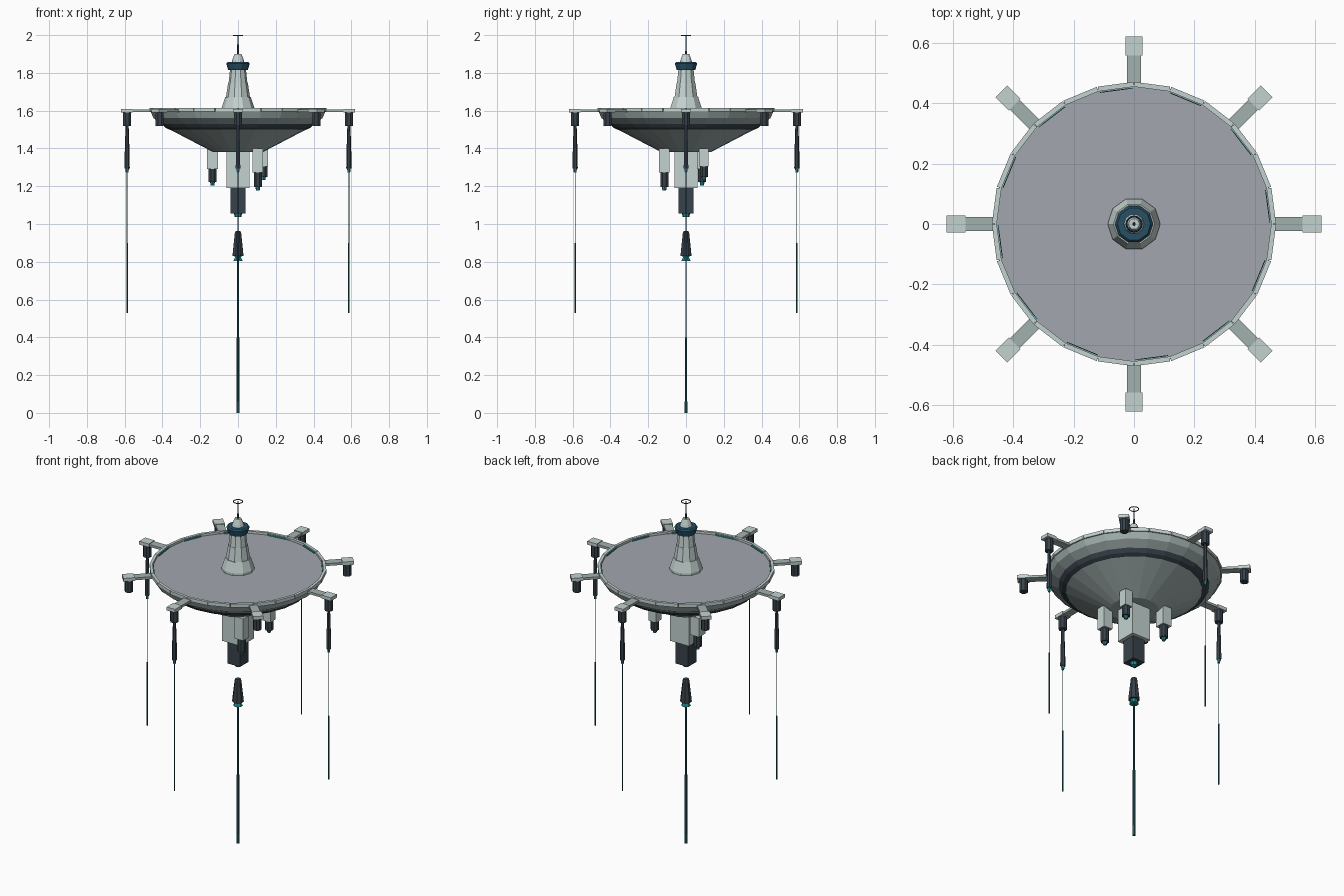
import bpy, bmesh
from math import cos, sin, pi, radians
from mathutils import Matrix, Vector

if "Cube" in bpy.data.objects:
    bpy.data.objects.remove(bpy.data.objects["Cube"])


def mat(name, rgb):
    m = bpy.data.materials.new(name)
    m.diffuse_color = (*rgb, 1)
    m.use_nodes = True
    m.node_tree.nodes["Principled BSDF"].inputs["Base Color"].default_value = m.diffuse_color
    return m


PALE = mat("pale_panel", (0.55, 0.65, 0.63))
GREY = mat("hull_grey", (0.36, 0.44, 0.43))
DECK = mat("deck_grey", (0.36, 0.38, 0.42))
DARK = mat("dark_metal", (0.04, 0.055, 0.07))
NAVY = mat("navy_glass", (0.02, 0.08, 0.13))
TEAL = mat("teal_glow", (0.02, 0.28, 0.29))
CABLE = mat("cable_teal", (0.015, 0.1, 0.11))


def finish(bm, name, material):
    bmesh.ops.recalc_face_normals(bm, faces=bm.faces[:])
    me = bpy.data.meshes.new(name)
    bm.to_mesh(me)
    bm.free()
    me.materials.append(material)
    ob = bpy.data.objects.new(name, me)
    bpy.context.collection.objects.link(ob)
    return ob


def lathe(name, profile, sides, material, at=(0, 0), turn=0.0):
    """Closed faceted solid from (radius, z) points."""
    bm = bmesh.new()
    rings = []
    for r, z in profile:
        rings.append([bm.verts.new((at[0] + r * cos(turn + 2 * pi * i / sides),
                                    at[1] + r * sin(turn + 2 * pi * i / sides), z))
                      for i in range(sides)])
    for a, b in zip(rings, rings[1:]):
        for i in range(sides):
            j = (i + 1) % sides
            bm.faces.new((a[i], a[j], b[j], b[i]))
    bm.faces.new(rings[0])
    bm.faces.new(rings[-1])
    return finish(bm, name, material)


def boxes(name, material, size, radius, angles, z):
    """Boxes placed around the z axis; size is (radial, tangential, height)."""
    bm = bmesh.new()
    for a in angles:
        m = (Matrix.Rotation(a, 4, 'Z') @ Matrix.Translation((radius, 0, z))
             @ Matrix.Diagonal((*size, 1)))
        bmesh.ops.create_cube(bm, size=1, matrix=m)
    return finish(bm, name, material)


def box(name, material, x, y, w, z0, z1):
    bm = bmesh.new()
    bmesh.ops.create_cube(bm, size=1, matrix=Matrix.Translation((x, y, (z0 + z1) / 2))
                          @ Matrix.Diagonal((w, w, z1 - z0, 1)))
    return finish(bm, name, material)


# Saucer hull
lathe("lower_hull", [(0.13, 1.38), (0.365, 1.502)], 24, GREY)
lathe("dark_band", [(0.365, 1.50), (0.385, 1.51), (0.402, 1.532)], 24, DARK)
lathe("upper_hull", [(0.40, 1.53), (0.447, 1.56), (0.463, 1.596)], 24, GREY)
lathe("deck", [(0.455, 1.59), (0.455, 1.602)], 24, DECK)

# Rim plates and glowing deck strips
boxes("rim_plates", PALE, (0.016, 0.119, 0.02), 0.458,
      [radians(7.5 + 15 * i) for i in range(24)], 1.605)
boxes("deck_light_strips", TEAL, (0.003, 0.11, 0.008), 0.446,
      [radians(7.5 + 30 * i) for i in range(12)], 1.606)

# Eight arms with end plates and pods
eighths = [i * pi / 4 for i in range(8)]
boxes("arms", GREY, (0.12, 0.046, 0.014), 0.51, eighths, 1.599)
boxes("arm_end_plates", PALE, (0.062, 0.055, 0.02), 0.589, eighths, 1.60)
for i, a in enumerate(eighths):
    p = (0.587 * cos(a), 0.587 * sin(a))
    lathe(f"arm_pod_{i}", [(0.023, 1.52), (0.023, 1.592)], 8, DARK, p, a + pi / 8)
    if i % 2 == 0:
        # Hanging sensors and cables on alternate arms
        lathe(f"hanging_sensor_{i}", [(0.014, 1.295), (0.013, 1.37), (0.008, 1.525)],
              6, DARK, p, a)
        lathe(f"sensor_tip_{i}", [(0.007, 1.273), (0.010, 1.297)], 6, TEAL, p, a)
        lathe(f"cable_{i}", [(0.004, 0.53), (0.004, 0.90), (0.0022, 0.90), (0.0022, 1.28)],
              6, CABLE, p)

# Control tower
lathe("tower_base", [(0.087, 1.60), (0.087, 1.615), (0.068, 1.672)], 10, PALE)
lathe("tower_middle", [(0.064, 1.67), (0.052, 1.747)], 10, PALE)
lathe("tower_top", [(0.05, 1.745), (0.042, 1.82)], 10, PALE)
lathe("tower_window_ring", [(0.052, 1.815), (0.062, 1.85), (0.055, 1.857)], 10, NAVY)
lathe("tower_cap", [(0.034, 1.855), (0.03, 1.87), (0.018, 1.90)], 10, PALE)
lathe("mast", [(0.005, 1.895), (0.003, 2.0)], 6, DARK)

# Antenna ring on the mast
bm = bmesh.new()
N = 16
loops = []
for i in range(N):
    a = 2 * pi * i / N
    loops.append([bm.verts.new(((0.025 + 0.003 * cos(b)) * cos(a),
                                (0.025 + 0.003 * cos(b)) * sin(a), 1.997 + 0.003 * sin(b)))
                  for b in (0, pi / 2, pi, 3 * pi / 2)])
for i in range(N):
    p, q = loops[i], loops[(i + 1) % N]
    for k in range(4):
        bm.faces.new((p[k], q[k], q[(k + 1) % 4], p[(k + 1) % 4]))
finish(bm, "antenna_ring", CABLE)

# Central underside block
box("core_block", PALE, 0, 0, 0.122, 1.19, 1.39)
box("core_lower_block", DARK, 0, 0, 0.08, 1.055, 1.192)
lathe("core_emitter", [(0.017, 1.037), (0.022, 1.057)], 8, TEAL)

# Three smaller underside blocks: x, y, width, block bottom, dark bottom
for i, (x, y, w, z1, z2) in enumerate([(0.105, -0.115, 0.056, 1.272, 1.195),
                                       (-0.135, 0.085, 0.058, 1.29, 1.222),
                                       (0.135, 0.095, 0.05, 1.305, 1.25)]):
    box(f"underside_block_{i}", PALE, x, y, w, z1, 1.40)
    lathe(f"underside_pod_{i}", [(0.023, z2), (0.023, z1 + 0.002)], 8, DARK, (x, y), pi / 8)
    lathe(f"underside_tip_{i}", [(0.010, z2 - 0.017), (0.013, z2 + 0.002)], 8, TEAL, (x, y))

# Floating probe and long pole
lathe("probe_body", [(0.032, 0.83), (0.018, 0.955), (0.014, 0.962)], 8, DARK, turn=pi / 8)
lathe("probe_collar", [(0.026, 0.805), (0.018, 0.822), (0.02, 0.832)], 8, TEAL, turn=pi / 8)
lathe("probe_pole", [(0.0075, 0.0), (0.0075, 0.40), (0.0045, 0.40), (0.0045, 0.81)], 6, CABLE)
lathe("pole_foot", [(0.009, 0.0), (0.009, 0.06)], 6, CABLE)
